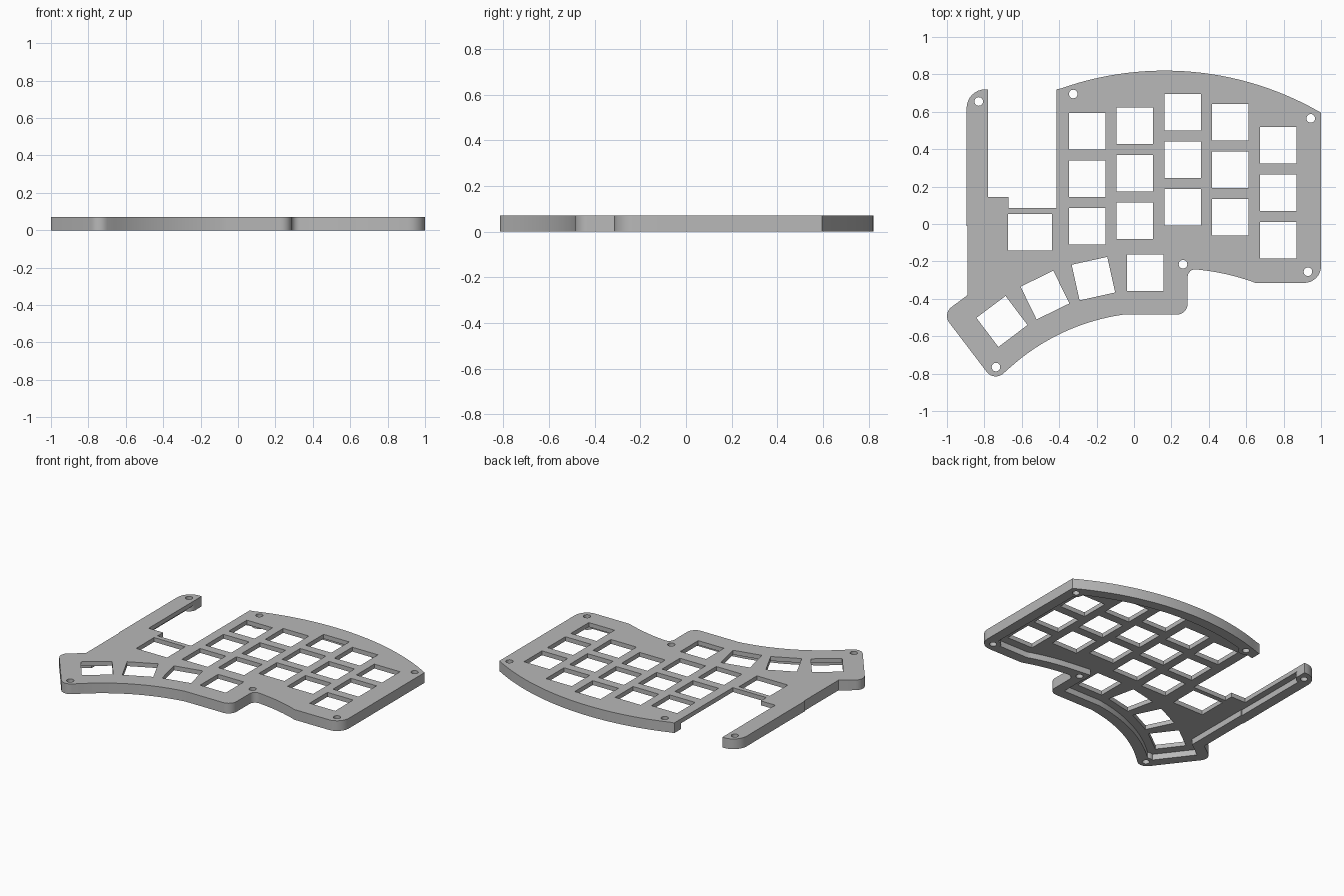
import bpy, bmesh, math
from mathutils import Vector, Matrix

HEIGHT, PLATE, WALL = 0.07, 0.03, 0.07
OPEN = -0.02   # negative wall: recess runs out through this edge
KEY = 0.195

cube = bpy.data.objects.get("Cube")
if cube:
    bpy.data.objects.remove(cube)


def arc(a, b, c, steps=18):
    """Plain corners along the circle through three points."""
    a, b, c = Vector(a), Vector(b), Vector(c)
    d = 2 * (a.x * (b.y - c.y) + b.x * (c.y - a.y) + c.x * (a.y - b.y))
    s = [p.length_squared for p in (a, b, c)]
    o = Vector(((s[0] * (b.y - c.y) + s[1] * (c.y - a.y) + s[2] * (a.y - b.y)) / d,
                (s[0] * (c.x - b.x) + s[1] * (a.x - c.x) + s[2] * (b.x - a.x)) / d))
    r = (a - o).length
    pts = [o + (a - o).normalized().slerp((c - o).normalized(), i / steps).normalized() * r
           for i in range(steps + 1)]
    return [(p.x, p.y, 0, WALL) for p in pts]


def rounded(corners, steps=8):
    """Outline with each corner (x, y, radius, wall) filleted."""
    pts = []
    for i, (x, y, r, _) in enumerate(corners):
        p = Vector((x, y))
        if r == 0:
            pts.append(p)
            continue
        u = (Vector(corners[i - 1][:2]) - p).normalized()
        v = (Vector(corners[(i + 1) % len(corners)][:2]) - p).normalized()
        half = u.angle(v) / 2
        t = r / math.tan(half)
        o = p + (u + v).normalized() * r / math.sin(half)
        start, end = (p + u * t - o).normalized(), (p + v * t - o).normalized()
        pts += [o + start.slerp(end, k / steps).normalized() * r for k in range(steps + 1)]
    return pts


def inset(corners):
    """Move every edge inward by the wall width stored on its first corner."""
    n, pts = len(corners), []
    for i in range(n):
        p0, p, p1 = (Vector(corners[j % n][:2]) for j in (i - 1, i, i + 1))
        w0, w1 = corners[i - 1][3], corners[i][3]
        d0, d1 = (p - p0).normalized(), (p1 - p).normalized()
        n0, n1 = Vector((-d0.y, d0.x)), Vector((-d1.y, d1.x))
        det = n0.x * n1.y - n0.y * n1.x
        if abs(det) < 0.01:
            pts.append(p + n0 * w0)
        else:
            pts.append(p + Vector((w0 * n1.y - w1 * n0.y, w1 * n0.x - w0 * n1.x)) / det)
    return pts


def prism(bm, pts, z0, z1):
    face = bm.faces.new([bm.verts.new((p[0], p[1], z0)) for p in pts])
    top = bmesh.ops.extrude_face_region(bm, geom=[face])["geom"]
    bmesh.ops.translate(bm, vec=(0, 0, z1 - z0),
                        verts=[g for g in top if isinstance(g, bmesh.types.BMVert)])


def make(name, bm):
    bmesh.ops.recalc_face_normals(bm, faces=bm.faces)
    mesh = bpy.data.meshes.new(name)
    bm.to_mesh(mesh)
    bm.free()
    obj = bpy.data.objects.new(name, mesh)
    bpy.context.collection.objects.link(obj)
    return obj


def cut(target, cutter):
    mod = target.modifiers.new("cut", "BOOLEAN")
    mod.operation, mod.solver, mod.object = "DIFFERENCE", "EXACT", cutter
    bpy.context.view_layer.objects.active = target
    bpy.ops.object.modifier_apply(modifier=mod.name)
    bpy.data.objects.remove(cutter)


def circle(x, y, r, n=24):
    return [(x + r * math.cos(math.tau * i / n), y + r * math.sin(math.tau * i / n))
            for i in range(n)]


def rectangle(x, y, w, h, angle=0):
    rot = Matrix.Rotation(math.radians(angle), 2)
    return [Vector((x, y)) + rot @ Vector((sx * w / 2, sy * h / 2))
            for sx, sy in ((-1, -1), (1, -1), (1, 1), (-1, 1))]


# Outline, counter-clockwise from the tip of the left arm
corners = [(-0.78, 0.72, 0, WALL), (-0.895, 0.72, 0.1, WALL), (-0.895, -0.01, 0, WALL),
           (-0.89, -0.01, 0, WALL), (-0.89, -0.38, 0, WALL),
           (-1.024, -0.48, 0.06, WALL), (-0.748, -0.843, 0.06, WALL)]
corners += arc((-0.66, -0.765), (-0.42, -0.6), (-0.06, -0.485))
corners += [(0.287, -0.485, 0.06, WALL), (0.287, -0.238, 0.04, WALL)]
corners += arc((0.35, -0.245), (0.5, -0.27), (0.65, -0.315), 8)
corners += [(1, -0.315, 0.09, WALL)]
corners += arc((1, 0.595), (0.17, 0.82), (-0.39, 0.725), 28)
# Open bay beside the arm
corners += [(-0.415, 0.72, 0, OPEN), (-0.415, 0.085, 0, OPEN), (-0.67, 0.085, 0, OPEN),
            (-0.67, 0.145, 0, OPEN), (-0.78, 0.145, 0, OPEN)]

bm = bmesh.new()
prism(bm, rounded(corners), 0, HEIGHT)
case = make("keyboard_case", bm)

# Underside recess, leaving bosses around the screw holes
screws = [(-0.83, 0.655), (-0.325, 0.695), (0.945, 0.565),
          (0.93, -0.255), (0.262, -0.215), (-0.738, -0.765)]
bm = bmesh.new()
prism(bm, inset(corners), -0.05, HEIGHT - PLATE)
recess = make("recess_cutter", bm)
bm = bmesh.new()
for x, y in screws:
    prism(bm, circle(x, y, 0.05), -0.1, HEIGHT)
cut(recess, make("boss_cutter", bm))
cut(case, recess)

# Key openings and screw holes
bm = bmesh.new()
columns = [(-0.25, 0.495), (0.005, 0.525), (0.26, 0.598), (0.515, 0.545), (0.77, 0.42)]
for x, y in columns:
    for row in range(3):
        prism(bm, rectangle(x, y - 0.254 * row, KEY, KEY), -0.1, 0.2)
for x, y, angle in [(0.06, -0.26, 0), (-0.217, -0.292, 12.5),
                    (-0.476, -0.38, 26), (-0.706, -0.521, 37)]:
    prism(bm, rectangle(x, y, KEY, KEY, angle), -0.1, 0.2)
prism(bm, rectangle(-0.556, -0.045, 0.235, KEY), -0.1, 0.2)
for x, y in screws:
    prism(bm, circle(x, y, 0.023), -0.1, 0.2)
cut(case, make("hole_cutter", bm))

# Grey plastic
grey = bpy.data.materials.new("grey_plastic")
grey.use_nodes = True
colour = (0.48, 0.48, 0.48, 1)
grey.diffuse_color = colour
grey.node_tree.nodes["Principled BSDF"].inputs["Base Color"].default_value = colour
case.data.materials.clear()
case.data.materials.append(grey)
for poly in case.data.polygons:
    poly.material_index = 0

bpy.ops.object.select_all(action="DESELECT")
case.select_set(True)
bpy.context.view_layer.objects.active = case
bpy.ops.object.shade_smooth_by_angle(angle=math.radians(30))
